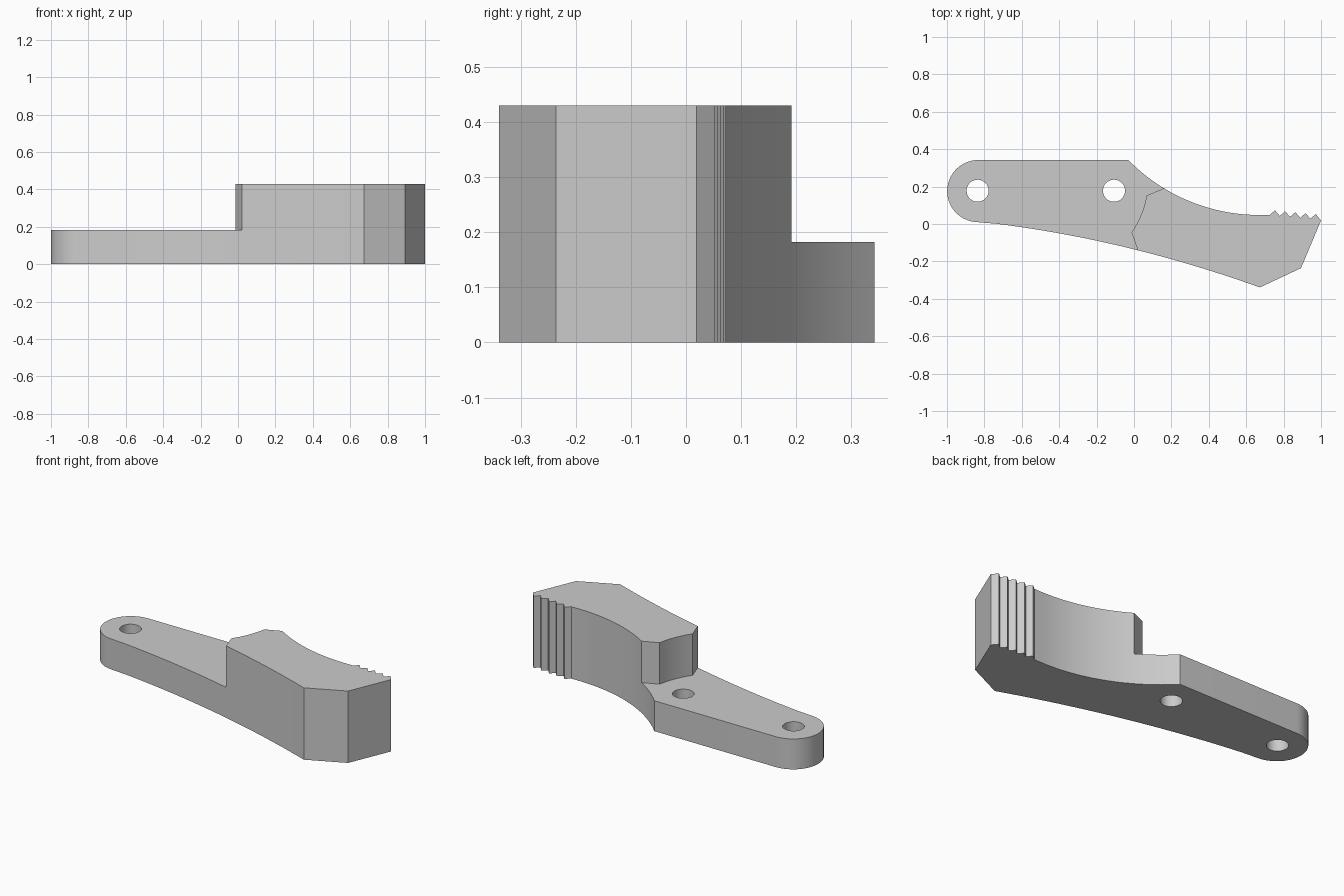
import bpy, bmesh
from math import sin, cos, asin, radians, pi

cube = bpy.data.objects.get("Cube")
if cube:
    bpy.data.objects.remove(cube)

HEIGHT, ARM_HEIGHT = 0.43, 0.182

grey = bpy.data.materials.new("plain grey")
grey.use_nodes = True
colour = (0.6, 0.6, 0.6, 1)
grey.diffuse_color = colour
grey.node_tree.nodes["Principled BSDF"].inputs["Base Color"].default_value = colour


def arc(cx, cy, r, start, end, steps):
    """Points on a circle, angles in degrees."""
    angles = [radians(start + (end - start) * i / steps) for i in range(steps + 1)]
    return [(cx + r * cos(a), cy + r * sin(a)) for a in angles]


def bow(p, q, sag, steps):
    """Points on a gently bowed line from p to q, bulging in y."""
    ts = [i / steps for i in range(steps + 1)]
    return [(p[0] + (q[0] - p[0]) * t,
             p[1] + (q[1] - p[1]) * t + 4 * sag * t * (1 - t)) for t in ts]


def prism(name, outline, z0, z1):
    """Extrude a flat outline from z0 to z1."""
    bm = bmesh.new()
    base = bm.faces.new([bm.verts.new((x, y, z0)) for x, y in outline])
    top = bmesh.ops.extrude_face_region(bm, geom=[base])["geom"]
    bmesh.ops.translate(bm, vec=(0, 0, z1 - z0),
                        verts=[v for v in top if isinstance(v, bmesh.types.BMVert)])
    bmesh.ops.recalc_face_normals(bm, faces=bm.faces)
    mesh = bpy.data.meshes.new(name)
    bm.to_mesh(mesh)
    bm.free()
    mesh.materials.append(grey)
    obj = bpy.data.objects.new(name, mesh)
    bpy.context.collection.objects.link(obj)
    return obj


# Outline: rounded arm end, concave bite, teeth, angled nose, bowed underside
outline = arc(-0.833, 0.176, 0.166, 268, 90, 28)
bite_radius = 0.98
sweep = asin(0.70 / bite_radius) * 180 / pi
outline += arc(0.67, 0.048 + bite_radius, bite_radius, 270 - sweep, 270, 24)
for i in range(5):
    x, drop = 0.725 + 0.0545 * i, 0.005 * i
    outline += [(x, 0.048 - drop), (x + 0.029, 0.073 - drop)]
outline += [(1.0, 0.019), (0.893, -0.236)]
outline += bow((0.673, -0.339), (-0.80, 0.009), 0.045, 24)[:-1]
body = prism("toothed_jaw_arm", outline, 0, HEIGHT)

# Cutters: the step above the arm and the two pivot holes
step_edge = [(0.021, -0.142), (-0.013, -0.045), (0.01, -0.008), (0.032, 0.035),
             (0.048, 0.075), (0.06, 0.115), (0.068, 0.152), (0.159, 0.191)]
step = [(-1.2, -0.4), (0.105, -0.4)] + step_edge + [(0.23, 0.222), (0.23, 0.5), (-1.2, 0.5)]
cutters = [prism("step_cutter", step, ARM_HEIGHT, 0.6)]
for x, label in ((-0.836, "end"), (-0.107, "middle")):
    ring = arc(x, 0.178, 0.059, 0, 360, 32)[:-1]
    cutters.append(prism(label + "_hole_cutter", ring, -0.1, 0.6))

bpy.context.view_layer.objects.active = body
for cutter in cutters:
    mod = body.modifiers.new(cutter.name, "BOOLEAN")
    mod.operation, mod.solver, mod.object = "DIFFERENCE", "EXACT", cutter
    bpy.ops.object.modifier_apply(modifier=mod.name)
    bpy.data.objects.remove(cutter)

# Smooth curved walls, keep corners crisp
bpy.ops.object.select_all(action="DESELECT")
body.select_set(True)
bpy.ops.object.shade_smooth_by_angle(angle=radians(30))
